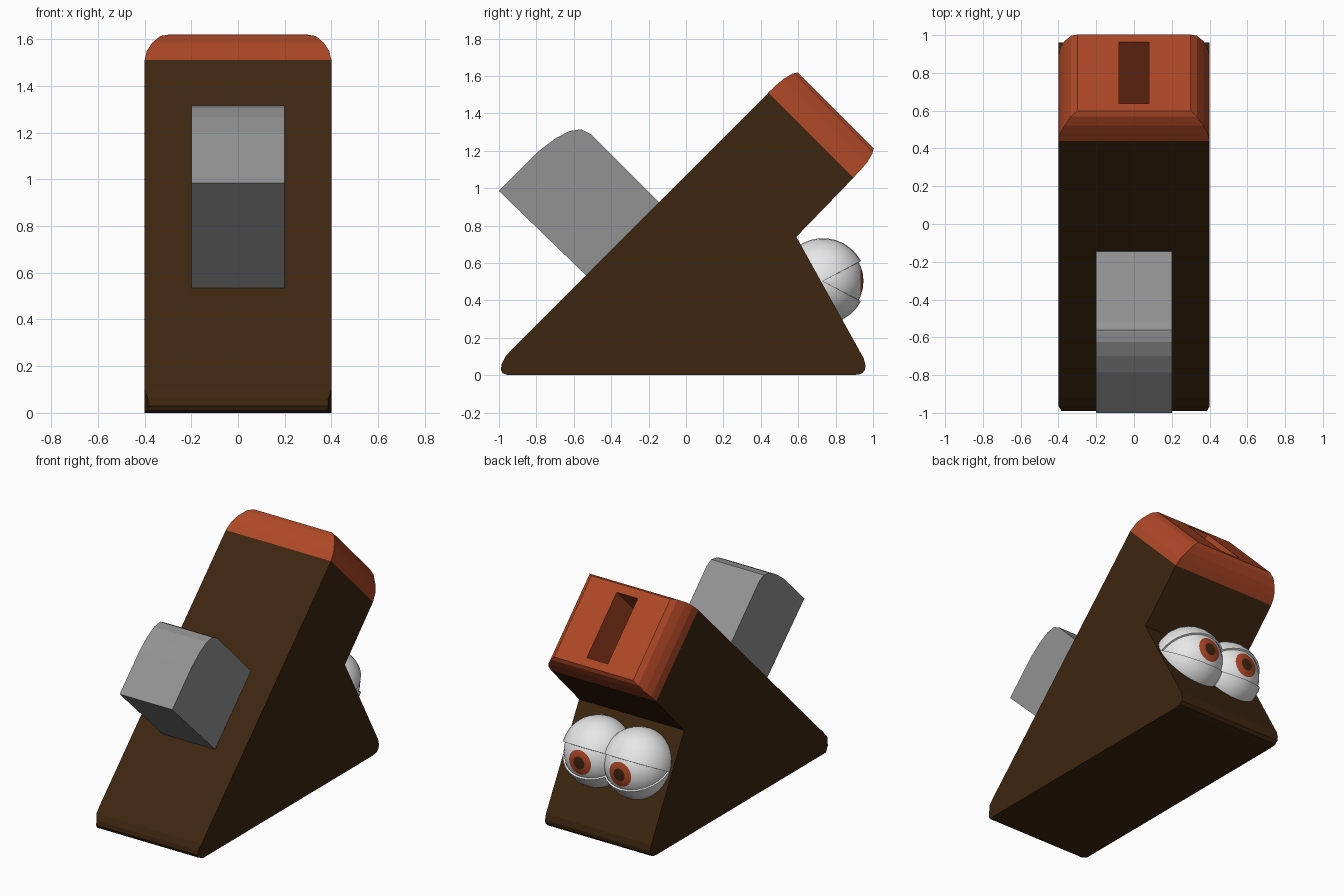
import bpy, bmesh, math
from mathutils import Matrix

if "Cube" in bpy.data.objects:
    bpy.data.objects.remove(bpy.data.objects["Cube"])


def material(name, rgb):
    m = bpy.data.materials.new(name)
    m.diffuse_color = (*rgb, 1)
    m.use_nodes = True
    m.node_tree.nodes["Principled BSDF"].inputs["Base Color"].default_value = m.diffuse_color
    return m


BROWN = material("dark brown", (0.047, 0.019, 0.005))
ORANGE = material("burnt orange", (0.42, 0.064, 0.02))
GREY = material("grey", (0.29, 0.29, 0.29))
WHITE = material("eye white", (0.8, 0.8, 0.8))


def finish(name, bm, mats, recalc=True):
    if recalc:
        bmesh.ops.recalc_face_normals(bm, faces=bm.faces)
    me = bpy.data.meshes.new(name)
    bm.to_mesh(me)
    bm.free()
    for m in mats:
        me.materials.append(m)
    ob = bpy.data.objects.new(name, me)
    bpy.context.collection.objects.link(ob)
    return ob


def smooth(ob):
    bpy.ops.object.select_all(action='DESELECT')
    ob.select_set(True)
    bpy.context.view_layer.objects.active = ob
    for mod in list(ob.modifiers):
        bpy.ops.object.modifier_apply(modifier=mod.name)
    bpy.ops.object.shade_smooth_by_angle(angle=math.radians(40))


def prism(profile, hx, skip=()):
    """Extrude a (y, z) profile across x; skip leaves chosen strips open."""
    bm = bmesh.new()
    a = [bm.verts.new((-hx, y, z)) for y, z in profile]
    b = [bm.verts.new((hx, y, z)) for y, z in profile]
    bm.faces.new(a)
    bm.faces.new(b[::-1])
    n = len(profile)
    for i in range(n):
        if i not in skip:
            j = (i + 1) % n
            bm.faces.new((a[i], b[i], b[j], a[j]))
    return bm


# Wedge body, left open under the cap so the slot can run down inside
body = [(0.44, 1.51), (0.895, 1.055), (0.59, 0.74), (0.95, 0.09), (0.96, 0.05),
        (0.955, 0.025), (0.935, 0.006), (0.89, 0.0), (-0.95, 0.0), (-0.98, 0.01),
        (-0.99, 0.03), (-0.985, 0.06), (-0.965, 0.1), (-0.925, 0.145)]
bm = prism(body, 0.4, skip=(0,))
for v in bm.verts:
    if v.co.y < -0.97:
        v.co.x *= 0.965
finish("body", bm, [BROWN])

# Grey block on the sloping front
block = [(-1.0, 0.985), (-0.785, 1.2), (-0.70, 1.265), (-0.625, 1.305),
         (-0.56, 1.315), (-0.51, 1.29), (-0.12, 0.90), (-0.51, 0.51)]
finish("front_block", prism(block, 0.2), [GREY])

# Rounded cap with a deep slot, built as stacked rectangles along the slope
S = math.sqrt(0.5)
loops = [(0, 0.4, 0.322), (0.06, 0.39, 0.32), (0.112, 0.367, 0.316),
         (0.166, 0.333, 0.302), (0.19, 0.30, 0.286),
         (0.19, 0.08, 0.23), (-0.31, 0.08, 0.23)]
bm = bmesh.new()
rings = []
for u, hx, hv in loops:
    rings.append([bm.verts.new((sx * hx, 0.666 + S * (u + sv * hv), 1.282 + S * (u - sv * hv)))
                  for sx, sv in ((-1, -1), (1, -1), (1, 1), (-1, 1))])
for r, q in zip(rings, rings[1:]):
    for i in range(4):
        j = (i + 1) % 4
        bm.faces.new((r[i], r[j], q[j], q[i]))
bm.faces.new(rings[-1])
# Rings run so that the winding already faces outwards
finish("cap", bm, [ORANGE], recalc=False)

# Eyes: ball with painted iris rings, and lids open in a wedge
for side, sx in (("left", -1), ("right", 1)):
    place = Matrix.Translation((sx * 0.153, 0.732, 0.503))

    bm = bmesh.new()
    bmesh.ops.create_uvsphere(bm, u_segments=32, v_segments=16, radius=0.217)
    for f in bm.faces:
        ang = math.degrees(f.calc_center_median().angle((0, 0, 1)))
        f.material_index = 2 if ang < 11.25 else 1 if ang < 22.5 else 0
    bm.transform(place @ Matrix.Rotation(-math.pi / 2, 4, 'X'))
    smooth(finish(side + "_eyeball", bm, [WHITE, ORANGE, BROWN]))

    bm = bmesh.new()
    bmesh.ops.create_uvsphere(bm, u_segments=32, v_segments=16, radius=0.23)
    bm.transform(Matrix.Rotation(math.radians(5.625), 4, 'X')
                 @ Matrix.Rotation(math.pi / 2, 4, 'Y'))
    gap = []
    for f in bm.faces:
        c = f.calc_center_median()
        if abs(math.degrees(math.atan2(c.z, c.y))) < 27:
            gap.append(f)
    bmesh.ops.delete(bm, geom=gap, context='FACES')
    bm.transform(place)
    lid = finish(side + "_eyelids", bm, [WHITE], recalc=False)
    mod = lid.modifiers.new("thickness", 'SOLIDIFY')
    mod.thickness = 0.012
    mod.offset = -1
    smooth(lid)
